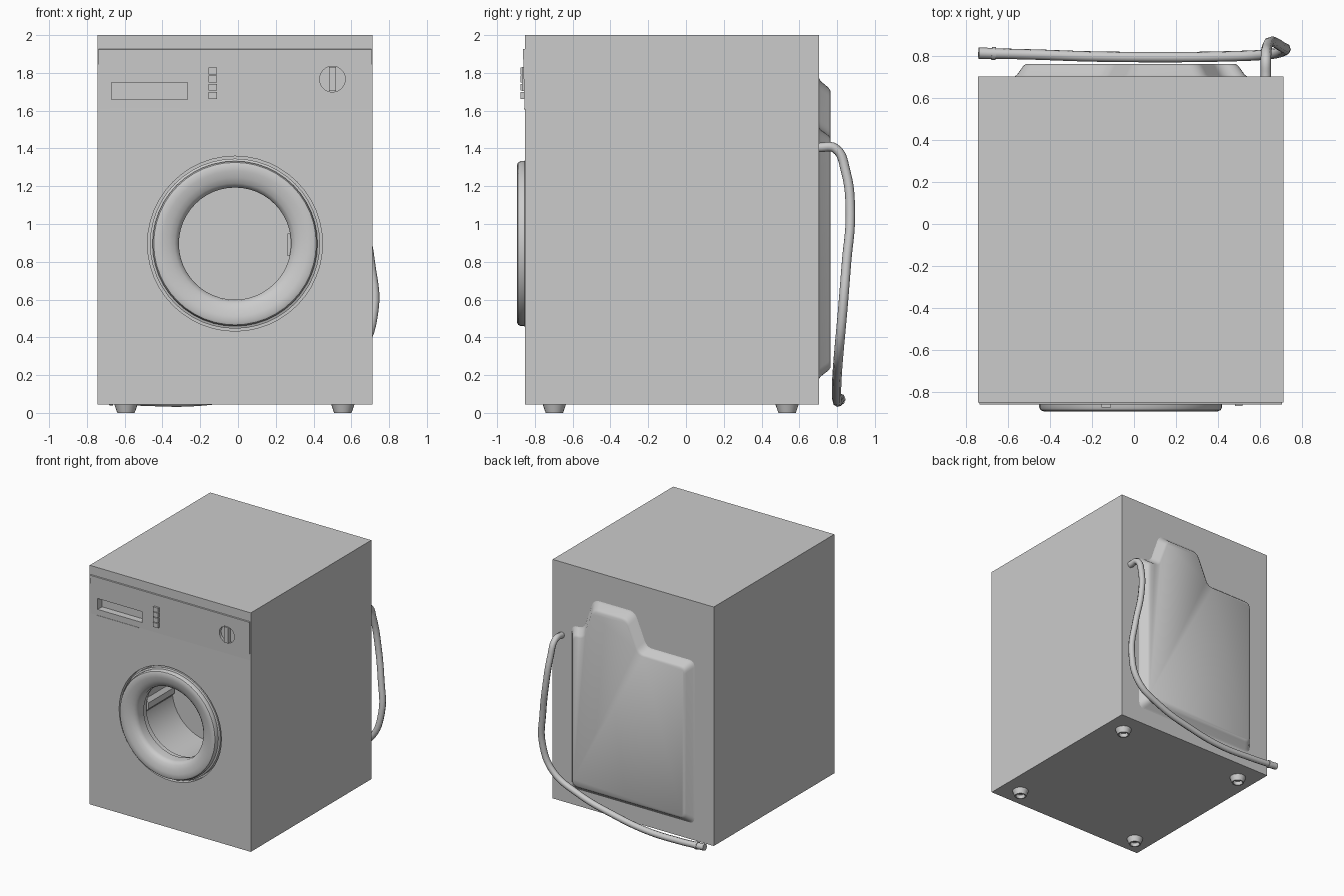
import bpy, bmesh, math
from mathutils import Vector

if "Cube" in bpy.data.objects:
    bpy.data.objects.remove(bpy.data.objects["Cube"])

grey = bpy.data.materials.new("appliance grey")
grey.diffuse_color = (0.6, 0.6, 0.6, 1)
grey.use_nodes = True
grey.node_tree.nodes["Principled BSDF"].inputs["Base Color"].default_value = grey.diffuse_color


def finish(name, bm, angle=None):
    bmesh.ops.recalc_face_normals(bm, faces=bm.faces[:])
    me = bpy.data.meshes.new(name)
    bm.to_mesh(me)
    bm.free()
    me.materials.append(grey)
    ob = bpy.data.objects.new(name, me)
    bpy.context.collection.objects.link(ob)
    if angle:
        smooth(ob, angle)
    return ob


def smooth(ob, angle):
    bpy.ops.object.select_all(action='DESELECT')
    bpy.context.view_layer.objects.active = ob
    ob.select_set(True)
    bpy.ops.object.shade_smooth_by_angle(angle=math.radians(angle))


def loft(bm, rings, closed=False):
    """Skin a list of equal-length rings; cap the ends unless closed."""
    rows = [[bm.verts.new(p) for p in r] for r in rings]
    n = len(rows[0])
    pairs = list(zip(rows, rows[1:])) + ([(rows[-1], rows[0])] if closed else [])
    for a, b in pairs:
        for i in range(n):
            j = (i + 1) % n
            bm.faces.new((a[i], a[j], b[j], b[i]))
    if not closed:
        bm.faces.new(rows[0])
        bm.faces.new(rows[-1])


def box(name, x0, x1, y0, y1, z0, z1):
    bm = bmesh.new()
    loft(bm, [[(x0, y, z0), (x1, y, z0), (x1, y, z1), (x0, y, z1)] for y in (y0, y1)])
    return finish(name, bm)


def lathe(name, cx, cz, profile, closed=False, n=48, angle=None):
    """Revolve (radius, y) points round a front-to-back axis."""
    bm = bmesh.new()
    ang = [math.tau * i / n for i in range(n)]
    loft(bm, [[(cx + r * math.cos(a), y, cz + r * math.sin(a)) for a in ang]
              for r, y in profile], closed)
    return finish(name, bm, angle)


def cut(targets, cutter):
    cutter.hide_render = True
    for ob in targets:
        m = ob.modifiers.new("cut", 'BOOLEAN')
        m.operation, m.solver, m.object = 'DIFFERENCE', 'EXACT', cutter
        bpy.context.view_layer.objects.active = ob
        bpy.ops.object.modifier_apply(modifier=m.name)
    bpy.data.objects.remove(cutter)


# Cabinet and slightly tilted control panel
CX, CZ = -0.016, 0.896
body = box("cabinet", -0.745, 0.713, -0.853, 0.705, 0.045, 2.0)
bm = bmesh.new()
loft(bm, [[(x, -0.84, 1.61), (x, -0.855, 1.61), (x, -0.863, 1.925), (x, -0.84, 1.93)]
          for x in (-0.738, 0.706)])
panel = finish("control_panel", bm)

# Openings: door groove and drum, drawer handle, dial well
cut([body], lathe("drum_cutter", CX, CZ, [(0.463, -0.95), (0.463, -0.81), (0.335, -0.81),
                                          (0.335, -0.35)]))
cut([body, panel], box("drawer_cutter", -0.67, -0.267, -0.95, -0.80, 1.66, 1.75))
cut([body, panel], lathe("dial_cutter", 0.5, 1.767, [(0.068, -0.95), (0.068, -0.835)], n=32))
smooth(body, 30)

# Door ring with a rounded rim and a stepped throat
lathe("door_ring", CX, CZ, [
    (0.45, -0.81), (0.45, -0.85), (0.437, -0.855), (0.437, -0.875), (0.43, -0.889),
    (0.415, -0.895), (0.385, -0.893), (0.35, -0.885), (0.32, -0.872), (0.302, -0.855),
    (0.297, -0.835), (0.297, -0.77), (0.31, -0.765), (0.31, -0.72), (0.33, -0.72),
    (0.33, -0.81)], closed=True, angle=35)
box("door_latch", 0.262, 0.29, -0.82, -0.77, 0.83, 0.95)

# Drum paddles
for k in range(3):
    a = -math.pi / 2 + 0.5 + k * math.tau / 3
    u, t = Vector((math.cos(a), 0, math.sin(a))), Vector((-math.sin(a), 0, math.cos(a)))
    c = Vector((CX, 0, CZ))
    bm = bmesh.new()
    loft(bm, [[c + u * r + t * s + Vector((0, y, 0)) for r, s in
               ((0.335, -0.06), (0.305, -0.025), (0.305, 0.025), (0.335, 0.06))]
              for y in (-0.70, -0.36)])
    finish("drum_paddle", bm)

# Buttons, dial grip and trim line
for k in range(4):
    z = 1.663 + k * 0.0425
    box("button", -0.155, -0.11, -0.877, -0.85, z, z + 0.037)
box("dial_grip", 0.482, 0.518, -0.868, -0.83, 1.703, 1.831)
box("trim_line", -0.68, -0.30, -0.858, -0.85, 1.605, 1.611)

# Feet: tapered hollow cups
for x in (-0.593, 0.555):
    for y in (-0.697, 0.535):
        bm = bmesh.new()
        ang = [math.tau * i / 24 for i in range(24)]
        loft(bm, [[(x + r * math.cos(a), y + r * math.sin(a), z) for a in ang]
                  for r, z in ((0.062, 0.046), (0.046, 0.0), (0.036, 0.0), (0.034, 0.03))])
        finish("foot", bm, 30)


def rounded(points, radius, n=5):
    """Round every corner of a polygon."""
    out = []
    for i, p in enumerate(points):
        p = Vector(p)
        a, b = Vector(points[i - 1]), Vector(points[(i + 1) % len(points)])
        a, b = p + (a - p).normalized() * radius, p + (b - p).normalized() * radius
        for k in range(n + 1):
            t = k / n
            out.append(a * (1 - t) ** 2 + p * 2 * t * (1 - t) + b * t * t)
    return out


# Raised rear cover with an off-centre hump
outer = [(-0.57, 0.18), (0.54, 0.18), (0.54, 1.51), (0.43, 1.51), (0.34, 1.77),
         (-0.03, 1.77), (-0.14, 1.51), (-0.57, 1.51)]
inner = [(-0.515, 0.24), (0.485, 0.24), (0.485, 1.455), (0.39, 1.455), (0.30, 1.705),
         (0.01, 1.705), (-0.10, 1.455), (-0.515, 1.455)]
A, B = rounded(outer, 0.05), rounded(inner, 0.045)
bm = bmesh.new()
loft(bm, [[(p.x, y, p.y) for p in (a.lerp(b, f) for a, b in zip(A, B))]
          for f, y in ((0, 0.70), (0, 0.705), (0.2, 0.712), (0.75, 0.755), (1, 0.765))])
finish("rear_cover", bm, 40)


# Drain hose and its end fitting
def tube(name, pts, radius, kind='BEZIER'):
    cu = bpy.data.curves.new(name, 'CURVE')
    cu.dimensions = '3D'
    cu.bevel_depth, cu.bevel_resolution, cu.resolution_u = radius, 2, 6
    cu.use_fill_caps = True
    sp = cu.splines.new('BEZIER')
    sp.bezier_points.add(len(pts) - 1)
    for b, p in zip(sp.bezier_points, pts):
        b.co = p
        b.handle_left_type = b.handle_right_type = 'AUTO'
    ob = bpy.data.objects.new(name, cu)
    bpy.context.collection.objects.link(ob)
    cu.materials.append(grey)
    bpy.ops.object.select_all(action='DESELECT')
    bpy.context.view_layer.objects.active = ob
    ob.select_set(True)
    bpy.ops.object.convert(target='MESH')
    smooth(bpy.context.object, 50)


tube("drain_hose", [(0.63, 0.70, 1.405), (0.63, 0.79, 1.40), (0.635, 0.845, 1.28),
                    (0.66, 0.87, 1.05), (0.70, 0.85, 0.8), (0.72, 0.83, 0.55),
                    (0.64, 0.81, 0.33), (0.42, 0.80, 0.2), (0.1, 0.797, 0.11),
                    (-0.2, 0.80, 0.062), (-0.5, 0.81, 0.062), (-0.72, 0.815, 0.075)], 0.025)
tube("hose_fitting", [(-0.66, 0.813, 0.07), (-0.68, 0.814, 0.071)], 0.031)
tube("hose_tip", [(-0.68, 0.814, 0.071), (-0.742, 0.816, 0.076)], 0.027)
